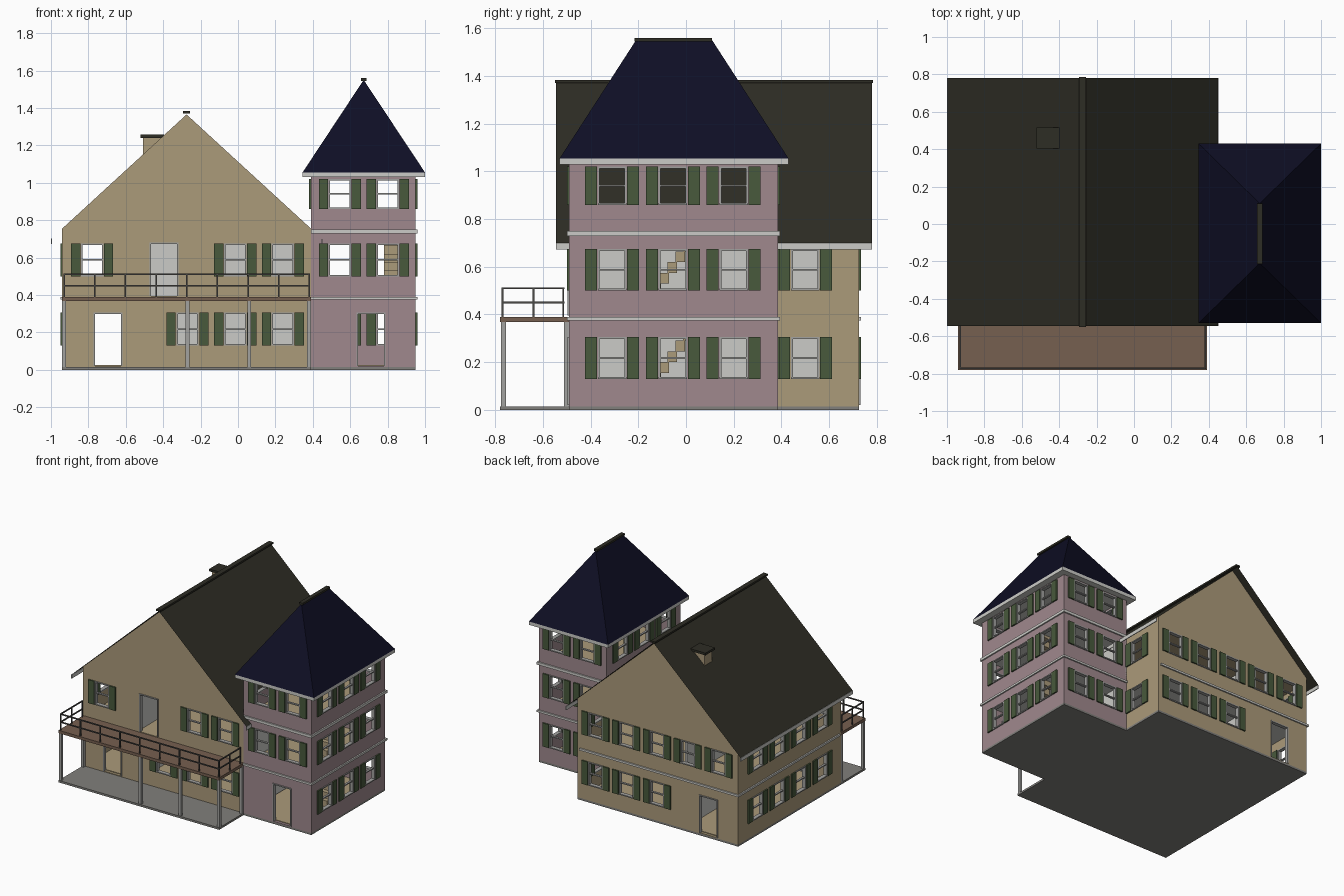
import bpy, bmesh

cube = bpy.data.objects.get("Cube")
if cube:
    bpy.data.objects.remove(cube, do_unlink=True)


def material(name, r, g, b):
    m = bpy.data.materials.new(name)
    m.use_nodes = True
    m.diffuse_color = (r, g, b, 1)
    m.node_tree.nodes["Principled BSDF"].inputs["Base Color"].default_value = (r, g, b, 1)
    return m


TAN = material("tan plaster", .41, .325, .195)
PINK = material("dusty pink plaster", .35, .25, .27)
ROOF = material("dark olive shingle", .027, .026, .018)
NAVY = material("navy shingle", .0045, .0045, .018)
GREEN = material("shutter green", .065, .1, .045)
BROWN = material("deck brown", .18, .115, .08)
WHITE = material("off white", .6, .6, .57)
STONE = material("stone grey", .22, .215, .2)
IRON = material("iron grey", .07, .067, .062)
TRIM = material("trim grey", .36, .36, .35)


def finish(name, bm, mat, thick=0):
    bmesh.ops.recalc_face_normals(bm, faces=bm.faces)
    me = bpy.data.meshes.new(name)
    bm.to_mesh(me)
    bm.free()
    me.materials.append(mat)
    ob = bpy.data.objects.new(name, me)
    bpy.context.scene.collection.objects.link(ob)
    if thick:
        mod = ob.modifiers.new("thickness", 'SOLIDIFY')
        mod.thickness = thick
        mod.offset = 0
    return ob


def add_box(bm, x, y, z):
    """Box from three (low, high) ranges."""
    verts = bmesh.ops.create_cube(bm, size=1)["verts"]
    for v in verts:
        v.co = [(a + b) / 2 + c * abs(b - a) for (a, b), c in zip((x, y, z), v.co)]


def boxes(name, mat, *items):
    bm = bmesh.new()
    for item in items:
        add_box(bm, *item)
    return finish(name, bm, mat)


def polygons(name, mat, points, faces, thick=0):
    bm = bmesh.new()
    vs = [bm.verts.new(p) for p in points]
    for f in faces:
        bm.faces.new([vs[i] for i in f])
    return finish(name, bm, mat, thick)


# Main dimensions
HX0, HX1, HY0, HY1 = -.94, .39, -.49, .725
TX1, TY1 = .95, .385
BASE, EAVE, TOP = .015, .755, 1.03
RX, RZ = -.275, 1.37
SILLS = (.13, .5, .86)
WIN_W, WIN_H, SHUT, DOOR_W, DOOR_H = .12, .175, .053, .155, .285


def wall(name, mat, axis, plane, out, span, heights, windows=(), doors=()):
    """Wall along an axis with cut openings, frames, sashes and shutters."""
    mid = plane - out * .01
    holes = [(u - WIN_W / 2, u + WIN_W / 2, SILLS[f], min(SILLS[f] + WIN_H, 1.02))
             for f, us in windows for u in us]
    gates = [(u - DOOR_W / 2, u + DOOR_W / 2, z, z + DOOR_H) for u, z in doors]
    us = sorted({round(v, 4) for h in holes + gates for v in h[:2]} | set(span))
    zs = sorted({round(v, 4) for h in holes + gates for v in h[2:]} | set(heights))
    bm = bmesh.new()
    for a, b in zip(us, us[1:]):
        for c, d in zip(zs, zs[1:]):
            u, z = (a + b) / 2, (c + d) / 2
            if any(h[0] < u < h[1] and h[2] < z < h[3] for h in holes + gates):
                continue
            bm.faces.new([bm.verts.new((p, mid, q) if axis == 'x' else (mid, p, q))
                          for p, q in ((a, c), (b, c), (b, d), (a, d))])
    bmesh.ops.remove_doubles(bm, verts=bm.verts, dist=.0005)
    finish(name, bm, mat, .02)

    def rect(u0, u1, z0, z1, inner, outer):
        depth = tuple(sorted((plane - out * inner, plane + out * outer)))
        return ((u0, u1), depth, (z0, z1)) if axis == 'x' else (depth, (u0, u1), (z0, z1))

    trims, shutters = [], []
    t = .008
    for h in holes + gates:
        a, b, c, d = h
        trims += [rect(a, a + t, c, d, .022, .006), rect(b - t, b, c, d, .022, .006),
                  rect(a, b, d - t, d, .022, .006)]
        if h in holes:
            m = (c + d) / 2
            trims += [rect(a, b, c, c + t, .022, .008), rect(a, b, m - t / 2, m + t / 2, .015, 0)]
            shutters += [rect(a - SHUT, a - .003, c, d, .03, .01),
                         rect(b + .003, b + SHUT, c, d, .03, .01)]
    if trims:
        boxes(name + "_frames", TRIM, *trims)
    if shutters:
        boxes(name + "_shutters", GREEN, *shutters)


# Ground slabs and floors
boxes("ground_slab", STONE, ((HX0, HX1), (-.78, HY1), (0, BASE)),
      ((HX1, TX1), (HY0, TY1), (0, BASE)))
boxes("house_band", WHITE, ((HX0 - .01, HX1 - .02), (HY0 + .02, HY1 + .01), (.375, .39)))
boxes("tower_bands", WHITE, *[((HX1, TX1 + .01), (HY0 - .01, TY1 + .01), z)
                              for z in ((.375, .39), (.73, .75))])
house_in = ((HX0 + .02, HX1 - .02), (HY0 + .02, HY1 - .02))
tower_in = ((HX1 + .02, TX1 - .02), (HY0 + .02, TY1 - .02))
boxes("floors", TAN, *[(*house_in, (z, z + .01)) for z in (BASE, .385, .71)],
      *[(*tower_in, (z, z + .01)) for z in (BASE, .385, .745)])

# House walls
ROW = [.24 - .255 * i for i in range(5)]
SIDE = [.5 - .255 * i for i in range(4)]
tall = (BASE, EAVE)
wall("house_front_wall", TAN, 'x', HY0, -1, (HX0, HX1), tall,
     [(0, ROW[:3]), (1, ROW[:2] + ROW[4:])], [(-.695, .02), (-.395, .395)])
wall("house_back_wall", TAN, 'x', HY1, 1, (HX0, HX1), tall,
     [(0, ROW[:3]), (1, ROW)], [(-.695, .02)])
wall("house_left_side_wall", TAN, 'y', HX0, -1, (HY0, HY1), tall, [(0, SIDE), (1, SIDE)])
wall("house_right_side_wall", TAN, 'y', HX1, 1, (TY1, HY1), tall,
     [(0, SIDE[:1]), (1, SIDE[:1])])
for label, y in (("front", HY0 + .01), ("back", HY1 - .01)):
    polygons(label + "_gable", TAN,
             [(HX0, y, EAVE), (HX1, y, EAVE), (RX, y, RZ - .005)], [(0, 1, 2)], .02)

# Inner partitions
boxes("inner_partitions", WHITE,
      ((-.5, HX1 - .02), (.1, .115), (BASE, .71)),
      ((-.5, -.485), house_in[1], (BASE, .71)),
      ((HX1 - .01, HX1 + .01), (HY0 + .02, TY1), (BASE, .73)))

# Tower walls
PAIR = [.545, .8]
TRIO = [-.31, -.055, .2]
full = (BASE, TOP)
wall("tower_front_wall", PINK, 'x', HY0, -1, (HX1, TX1), full,
     [(1, PAIR), (2, PAIR)], [(.71, .02)])
wall("tower_back_wall", PINK, 'x', TY1, 1, (HX1, TX1), full, [(f, PAIR) for f in range(3)])
wall("tower_right_wall", PINK, 'y', TX1, 1, (HY0, TY1), full, [(f, TRIO) for f in range(3)])
wall("tower_left_wall", PINK, 'y', HX1, -1, (HY0, TY1), (.73, TOP), [(2, TRIO)])

# Tower stairs
boxes("tower_stairs", TAN, *[((.78, .86), (-.21 + i * .033, -.17 + i * .033),
                              (z + i * .045, z + i * .045 + .045))
                             for z in (.02, .395) for i in range(8)])

# Main gable roof
y0, y1 = -.545, .78
slope = (RZ - EAVE) / (HX1 - RX)
left, right = -.998, .45
zl, zr = RZ - (RX - left) * slope, RZ - (right - RX) * slope
polygons("main_roof", ROOF,
         [(left, y0, zl), (left, y1, zl), (RX, y0, RZ), (RX, y1, RZ),
          (right, y0, zr), (right, y1, zr)], [(0, 2, 3, 1), (2, 4, 5, 3)])
boxes("main_ridge_cap", ROOF, ((RX - .018, RX + .018), (y0 - .005, y1 + .005), (RZ, RZ + .013)))
boxes("eave_boards", WHITE, *[((x, x + .006), (y0, y1), (z - .028, z))
                              for x, z in ((-1, zl), (right - .003, zr))])

# Chimney
boxes("chimney", TAN, ((-.508, -.405), (.415, .505), (1.05, 1.24)))
boxes("chimney_cap", ROOF, ((-.522, -.395), (.405, .515), (1.24, 1.257)))

# Tower hip roof
a, b, c, d = .345, 1, -.53, .43
boxes("tower_eave", WHITE, ((a, b), (c, d), (TOP, 1.055)))
polygons("tower_roof", NAVY,
         [(a, c, 1.055), (b, c, 1.055), (b, d, 1.055), (a, d, 1.055),
          (.672, -.21, 1.55), (.672, .11, 1.55)],
         [(0, 1, 4), (1, 2, 5, 4), (2, 3, 5), (3, 0, 4, 5)])
boxes("tower_ridge_cap", ROOF, ((.657, .687), (-.215, .11), (1.545, 1.56)))

# Deck with columns and railing
DY = -.78
boxes("deck", BROWN, ((HX0, HX1), (DY, HY0), (.368, .39)))
columns = [(x, DY + .015) for x in (-.93, -.27, .06, .38)] + [(x, HY0 - .012) for x in (-.93, .38)]
boxes("deck_columns", TRIM, *[((x - .01, x + .01), (y - .01, y + .01), (BASE, .368))
                              for x, y in columns])
r = .004
posts = [(HX0 + .01 + i * .164, DY + .01) for i in range(9)]
posts += [(x, y) for x in (HX0 + .01, HX1 - .01) for y in (-.64, -.515)]
rails = [((x - r, x + r), (y - r, y + r), (.39, .51)) for x, y in posts]
for z in (.45, .51):
    rails.append(((HX0 + .006, HX1 - .006), (DY + .006, DY + .014), (z - r, z + r)))
    rails += [((x - r, x + r), (DY + .01, -.51), (z - r, z + r)) for x in (HX0 + .01, HX1 - .01)]
boxes("deck_railing", IRON, *rails)
